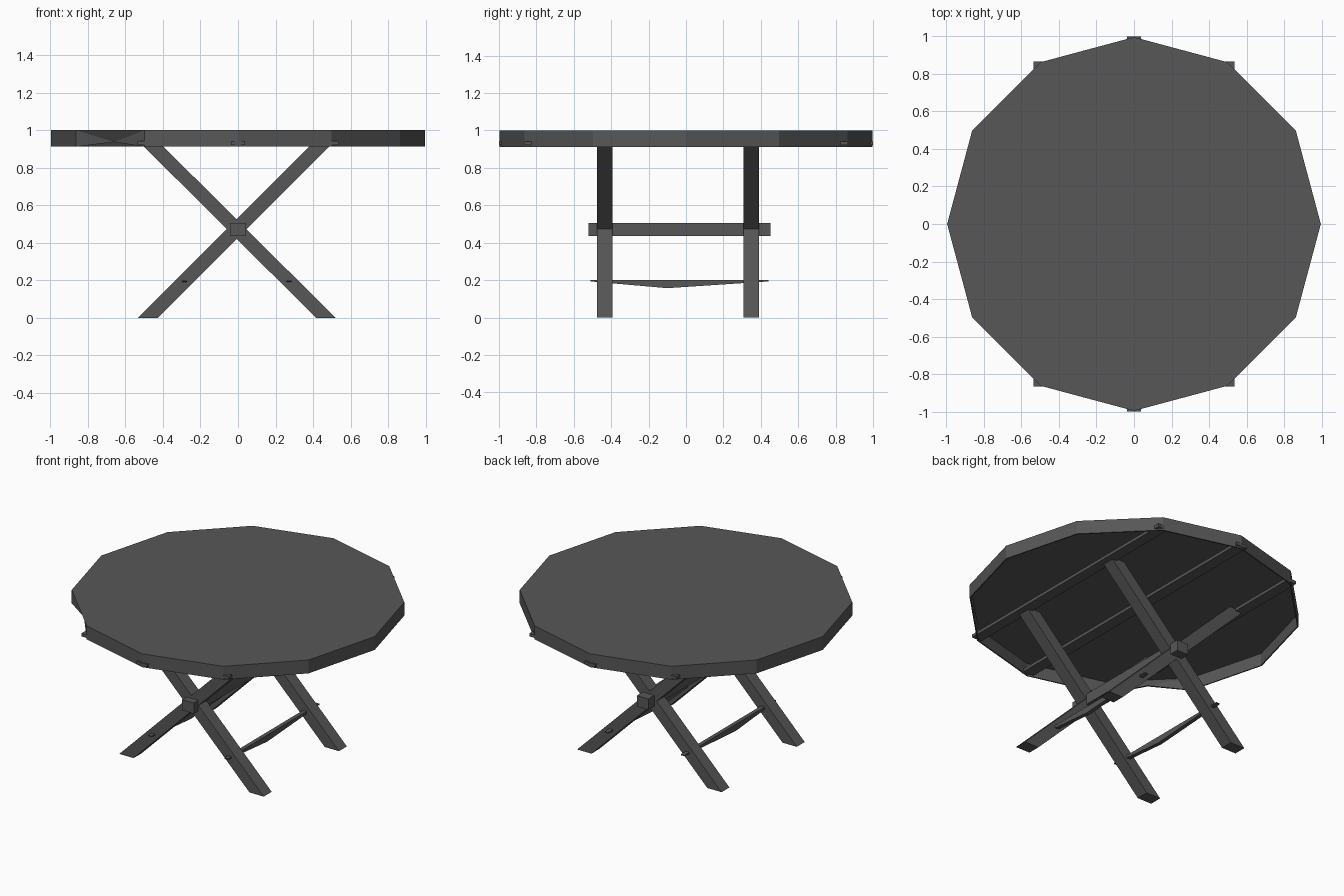
import bpy, bmesh, math
from mathutils import Vector

if "Cube" in bpy.data.objects:
    bpy.data.objects.remove(bpy.data.objects["Cube"])

grey = bpy.data.materials.new("dark grey")
grey.diffuse_color = (0.095, 0.095, 0.095, 1)
grey.use_nodes = True
grey.node_tree.nodes["Principled BSDF"].inputs["Base Color"].default_value = grey.diffuse_color


def finish(bm, name):
    bmesh.ops.recalc_face_normals(bm, faces=bm.faces)
    mesh = bpy.data.meshes.new(name)
    bm.to_mesh(mesh)
    bm.free()
    mesh.materials.append(grey)
    obj = bpy.data.objects.new(name, mesh)
    bpy.context.collection.objects.link(obj)
    return obj


def prism(name, outline, direction):
    """Extrude a flat outline of 3D points along a direction."""
    bm = bmesh.new()
    face = bm.faces.new([bm.verts.new(p) for p in outline])
    new = bmesh.ops.extrude_face_region(bm, geom=[face])["geom"]
    bmesh.ops.translate(bm, vec=Vector(direction),
                        verts=[v for v in new if isinstance(v, bmesh.types.BMVert)])
    return finish(bm, name)


def box(name, x0, x1, y0, y1, z0, z1):
    return prism(name, [(x0, y0, z0), (x1, y0, z0), (x1, y0, z1), (x0, y0, z1)],
                 (0, y1 - y0, 0))


# Twelve-sided top with a hanging skirt, open underneath
R, TOP, SKIRT = 0.996, 1.0, 0.912
bm = bmesh.new()
ring = [(R * math.cos(math.radians(30 * i)), R * math.sin(math.radians(30 * i)))
        for i in range(12)]
upper = [bm.verts.new((x, y, TOP)) for x, y in ring]
lower = [bm.verts.new((x, y, SKIRT)) for x, y in ring]
bm.faces.new(upper)
for i in range(12):
    j = (i + 1) % 12
    if i == 7:  # worn corner: skirt edge lifted in the middle
        mid = bm.verts.new((-0.66, -0.66, 0.937))
        bm.faces.new([upper[i], lower[i], mid])
        bm.faces.new([upper[i], mid, upper[j]])
        bm.faces.new([upper[j], mid, lower[j]])
    else:
        bm.faces.new([upper[i], lower[i], lower[j], upper[j]])
table_top = finish(bm, "table_top")
shell = table_top.modifiers.new("thickness", 'SOLIDIFY')
shell.thickness = 0.008
shell.offset = -1

# Flat rails under the top
for name, x, half, reach in (("left_rail", -0.5, 0.035, 0.865),
                             ("middle_rail", 0, 0.038, 1.0),
                             ("right_rail", 0.5, 0.035, 0.865)):
    box(name, x - half, x + half, -reach, reach, 0.922, 0.942)

# Two crossed pairs of legs
W, H = 0.052, 0.935
for side, y0, y1 in (("front", -0.475, -0.392), ("back", 0.308, 0.39)):
    for name, foot, head in (("rising", -0.48, 0.455), ("falling", 0.468, -0.472)):
        prism(f"{side}_{name}_leg",
              [(foot - W, y0, 0), (foot + W, y0, 0), (head + W, y0, H), (head - W, y0, H)],
              (0, y1 - y0, 0))

# Central beam through the crossings
box("central_beam", -0.042, 0.042, -0.52, 0.452, 0.435, 0.506)

# Thin tapered lower stretchers
for name, x in (("left_stretcher", -0.285), ("right_stretcher", 0.272)):
    prism(name, [(x - 0.013, -0.51, 0.2), (x - 0.013, -0.51, 0.193),
                 (x - 0.013, -0.1, 0.157), (x - 0.013, 0.44, 0.193),
                 (x - 0.013, 0.44, 0.2)], (0.026, 0, 0))
